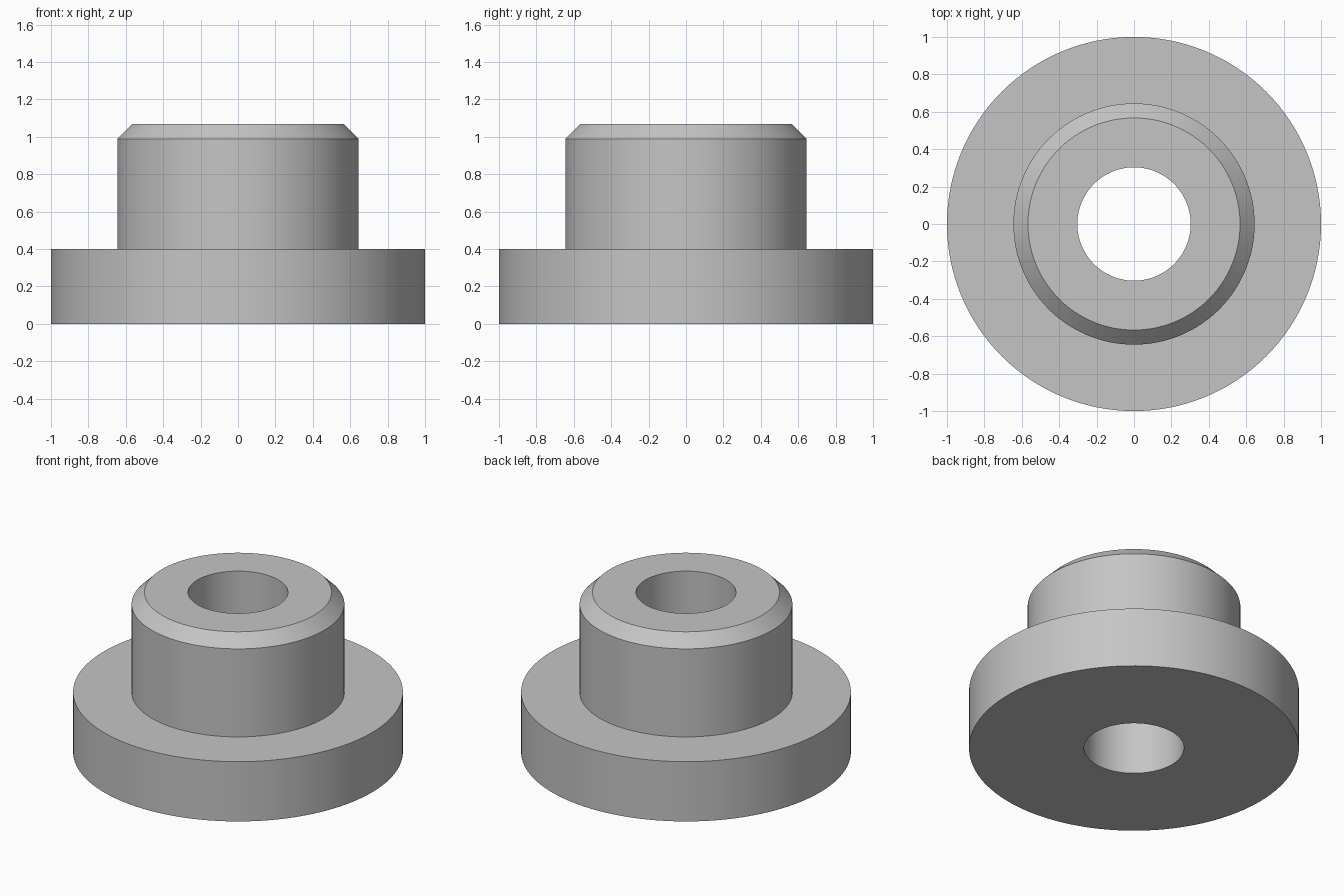
import bpy
import bmesh
import math

cube = bpy.data.objects.get("Cube")
if cube:
    bpy.data.objects.remove(cube, do_unlink=True)

SEGMENTS = 128

# Plain grey metal
grey = bpy.data.materials.new("grey_metal")
grey.use_nodes = True
colour = (0.56, 0.56, 0.56, 1.0)
grey.diffuse_color = colour
grey.node_tree.nodes["Principled BSDF"].inputs["Base Color"].default_value = colour

# Closed half section (radius, height): bore, flange, sleeve, chamfer
bore, flange, sleeve, chamfer = 0.303, 1.0, 0.645, 0.078
flange_top, top = 0.4, 1.067
profile = [
    (bore, 0), (flange, 0), (flange, flange_top), (sleeve, flange_top),
    (sleeve, top - chamfer), (sleeve - chamfer, top), (bore, top),
]

# Revolve the section around the vertical axis
bm = bmesh.new()
verts = [bm.verts.new((r, 0, z)) for r, z in profile]
edges = [bm.edges.new((v, verts[(i + 1) % len(verts)])) for i, v in enumerate(verts)]
bmesh.ops.spin(bm, geom=verts + edges, cent=(0, 0, 0), axis=(0, 0, 1),
               angle=math.tau, steps=SEGMENTS, use_merge=False)
bmesh.ops.remove_doubles(bm, verts=bm.verts[:], dist=0.0001)
bmesh.ops.recalc_face_normals(bm, faces=bm.faces[:])

mesh = bpy.data.meshes.new("flanged_bushing")
bm.to_mesh(mesh)
bm.free()
mesh.materials.append(grey)
bushing = bpy.data.objects.new("flanged_bushing", mesh)
bpy.context.collection.objects.link(bushing)

# Smooth round walls, crisp rims
bpy.ops.object.select_all(action="DESELECT")
bushing.select_set(True)
bpy.context.view_layer.objects.active = bushing
bpy.ops.object.shade_smooth_by_angle(angle=math.radians(30))
